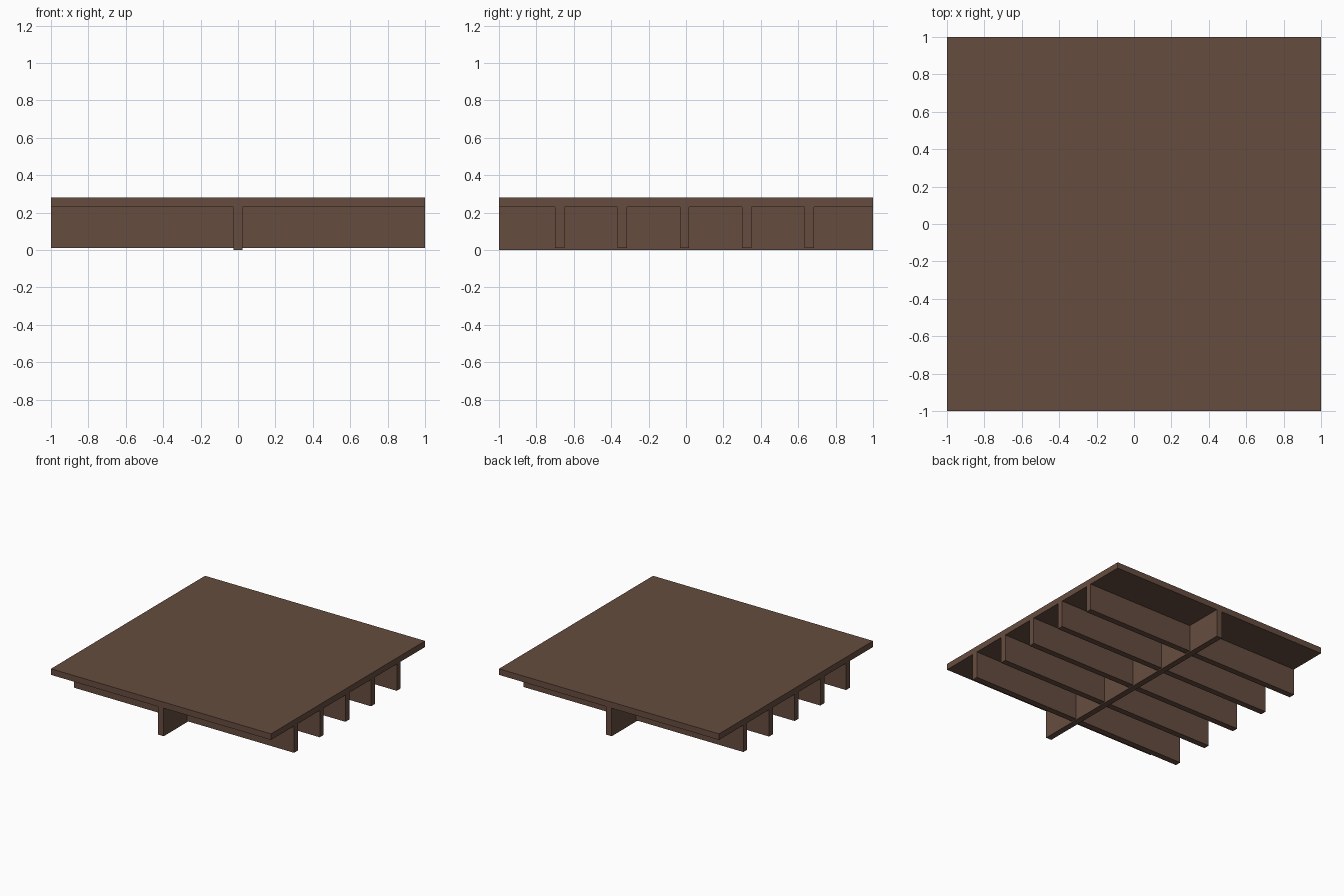
import bpy

if "Cube" in bpy.data.objects:
    bpy.data.objects.remove(bpy.data.objects["Cube"])

wood = bpy.data.materials.new("brown wood")
wood.diffuse_color = (0.133, 0.073, 0.050, 1)
wood.use_nodes = True
wood.node_tree.nodes["Principled BSDF"].inputs["Base Color"].default_value = wood.diffuse_color


def box(name, lo, hi):
    """Axis-aligned box between two corners."""
    bpy.ops.mesh.primitive_cube_add(size=1, location=[(a + b) / 2 for a, b in zip(lo, hi)])
    ob = bpy.context.object
    ob.name = name
    ob.scale = [b - a for a, b in zip(lo, hi)]
    bpy.ops.object.transform_apply(location=False, rotation=False, scale=True)
    ob.data.materials.append(wood)
    return ob


DECK_Z, TOP_Z, HALF = 0.23, 0.28, 0.025

# Flat deck panel
box("deck", (-1, -1, DECK_Z), (1, 1, TOP_Z))

# Central beam running front to back, slightly deeper than the joists
box("center_beam", (-HALF, -1, 0), (HALF, 1, DECK_Z))

# Five evenly spaced joists running side to side
for i in range(5):
    y = -0.675 + i / 3
    box(f"joist_{i + 1}", (-1, y - HALF, 0.01), (1, y + HALF, DECK_Z))
